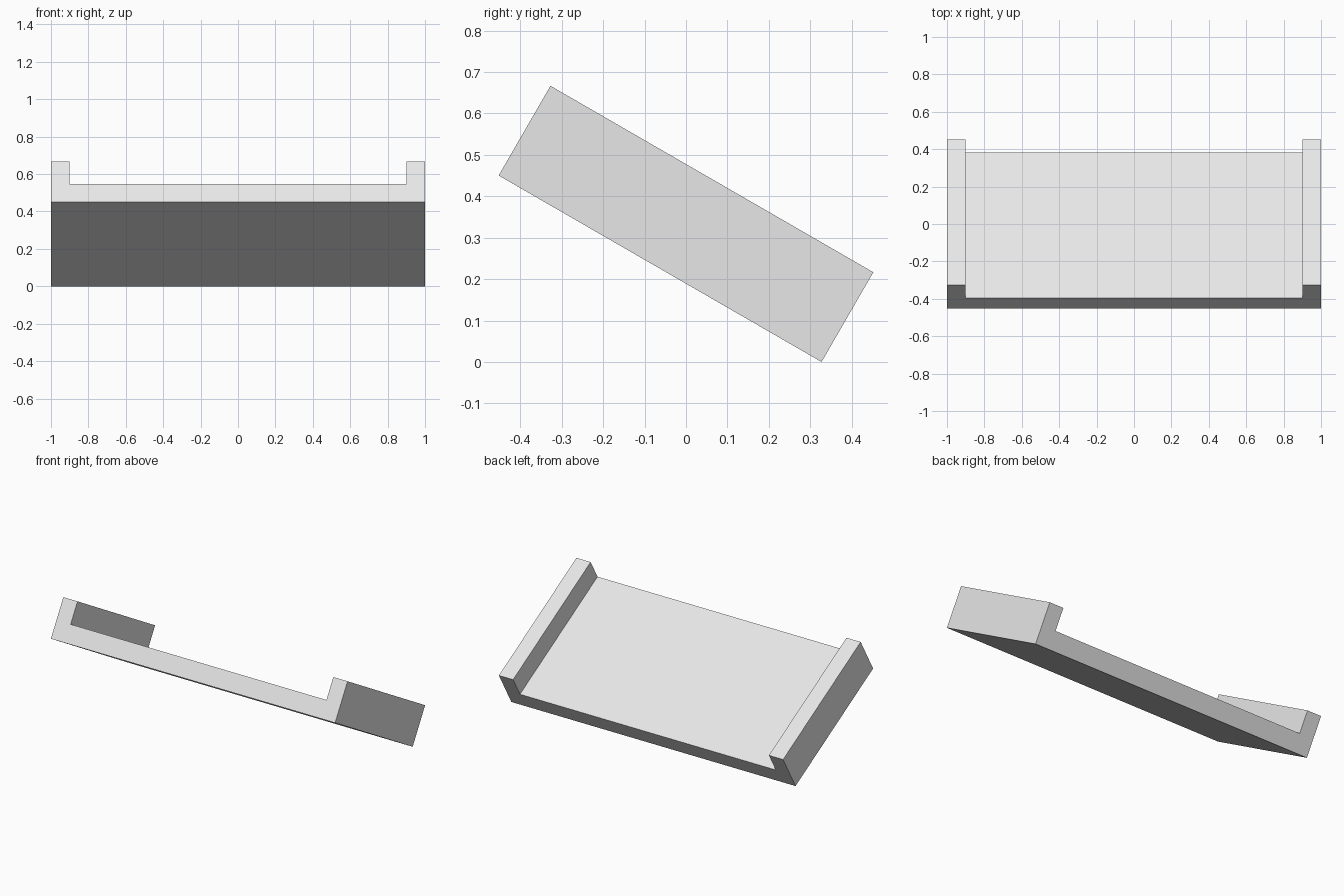
import bpy, bmesh
from math import radians
from mathutils import Matrix

cube = bpy.data.objects.get("Cube")
if cube:
    bpy.data.objects.remove(cube, do_unlink=True)

WIDTH, LENGTH, HEIGHT = 2.0, 0.9, 0.25
WALL, FLOOR = 0.1, 0.112
TILT = radians(-30)

grey = bpy.data.materials.new("light grey")
grey.use_nodes = True
colour = (0.8, 0.8, 0.8, 1)
grey.diffuse_color = colour
grey.node_tree.nodes["Principled BSDF"].inputs["Base Color"].default_value = colour

# Channel cross-section: half of it, then its mirror image
half = [(WIDTH / 2, 0), (WIDTH / 2, HEIGHT),
        (WIDTH / 2 - WALL, HEIGHT), (WIDTH / 2 - WALL, FLOOR)]
profile = half + [(-x, z) for x, z in reversed(half)]

# Extrude the section along the ramp
bm = bmesh.new()
section = bm.faces.new([bm.verts.new((x, -LENGTH / 2, z)) for x, z in profile])
ends = bmesh.ops.extrude_face_region(bm, geom=[section], use_keep_orig=True)["geom"]
bmesh.ops.translate(bm, vec=(0, LENGTH, 0),
                    verts=[v for v in ends if isinstance(v, bmesh.types.BMVert)])
bmesh.ops.recalc_face_normals(bm, faces=bm.faces)

# Tilt down towards the back, then centre and rest on the ground
bm.transform(Matrix.Rotation(TILT, 4, "X"))
ys = [v.co.y for v in bm.verts]
lowest = min(v.co.z for v in bm.verts)
bmesh.ops.translate(bm, vec=(0, -(min(ys) + max(ys)) / 2, -lowest), verts=bm.verts)

mesh = bpy.data.meshes.new("sloped_channel")
bm.to_mesh(mesh)
bm.free()
mesh.materials.append(grey)
bpy.context.collection.objects.link(bpy.data.objects.new("sloped_channel", mesh))
